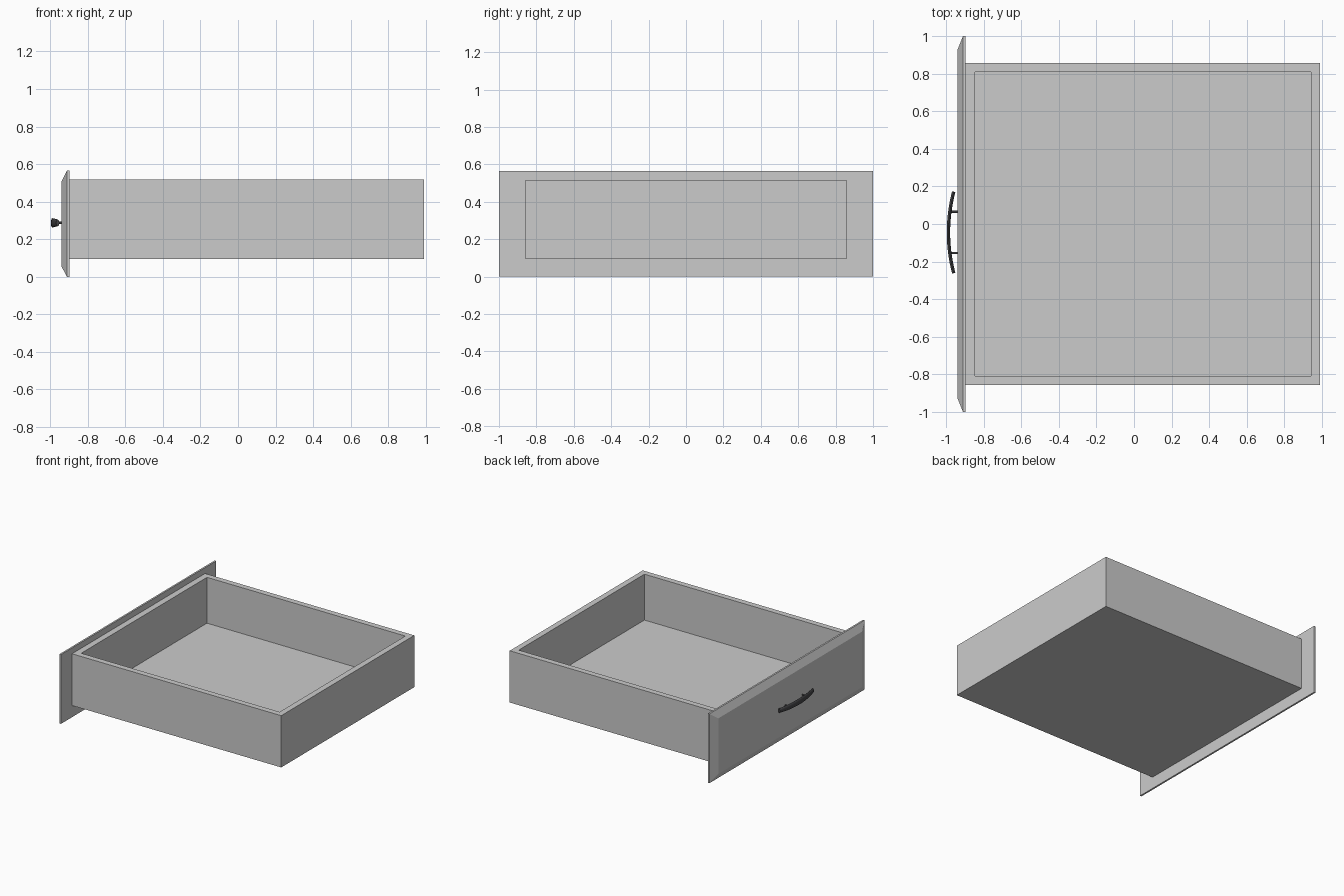
import bpy, bmesh, math
from mathutils import Vector

if "Cube" in bpy.data.objects:
    bpy.data.objects.remove(bpy.data.objects["Cube"])


def make_object(name, bm):
    bmesh.ops.recalc_face_normals(bm, faces=bm.faces)
    mesh = bpy.data.meshes.new(name)
    bm.to_mesh(mesh)
    bm.free()
    obj = bpy.data.objects.new(name, mesh)
    bpy.context.collection.objects.link(obj)
    return obj


def loft(name, rings):
    """Skin a list of point rings and cap both ends."""
    bm = bmesh.new()
    loops = [[bm.verts.new(p) for p in ring] for ring in rings]
    for a, b in zip(loops, loops[1:]):
        for i in range(len(a)):
            j = (i + 1) % len(a)
            bm.faces.new((a[i], a[j], b[j], b[i]))
    bm.faces.new(loops[0])
    bm.faces.new(loops[-1])
    return make_object(name, bm)


def rect_x(x, y, z0, z1):
    return [(x, -y, z0), (x, y, z0), (x, y, z1), (x, -y, z1)]


def rect_z(z, x0, x1, y):
    return [(x0, -y, z), (x1, -y, z), (x1, y, z), (x0, y, z)]


# Front panel with a chamfered outer border
loft("front_panel", [rect_x(-0.897, 1.0, 0.0, 0.565),
                     rect_x(-0.911, 1.0, 0.0, 0.565),
                     rect_x(-0.94, 0.927, 0.055, 0.508)])

# Open drawer box: outside up, over the rim, down to the inner floor
loft("drawer_box", [rect_z(0.095, -0.897, 0.99, 0.857),
                    rect_z(0.517, -0.897, 0.99, 0.857),
                    rect_z(0.517, -0.847, 0.942, 0.81),
                    rect_z(0.143, -0.847, 0.942, 0.81)])

# Bowed handle: flattened oval section swept along a shallow arc
metal = bpy.data.materials.new("dark_metal")
metal.diffuse_color = (0.06, 0.06, 0.065, 1)
metal.use_nodes = True
metal.node_tree.nodes["Principled BSDF"].inputs["Base Color"].default_value = metal.diffuse_color
CY, CZ, HALF, SIDES, STEPS = -0.045, 0.287, 0.217, 12, 16


def bow_x(t):
    return -0.988 + 0.028 * t * t


rings = []
for s in range(STEPS + 1):
    t = -1 + 2 * s / STEPS
    normal = Vector((HALF, -0.056 * t, 0)).normalized()
    centre = Vector((bow_x(t), CY + HALF * t, CZ))
    height = 0.025 - 0.007 * t * t
    rings.append([centre + normal * 0.009 * math.cos(a) + Vector((0, 0, height * math.sin(a)))
                  for a in (2 * math.pi * i / SIDES for i in range(SIDES))])
parts = [loft("handle_bar", rings)]

# Two thin posts joining the handle to the panel
for label, sign in (("left", 1), ("right", -1)):
    y = CY + sign * 0.11
    ends = (-0.935, bow_x(0.11 / HALF))
    parts.append(loft("handle_post_" + label, [
        [(x, y + 0.006 * math.cos(a), CZ + 0.006 * math.sin(a))
         for a in (2 * math.pi * i / SIDES for i in range(SIDES))] for x in ends]))

for obj in parts:
    obj.data.materials.append(metal)
    bpy.ops.object.select_all(action='DESELECT')
    obj.select_set(True)
    bpy.context.view_layer.objects.active = obj
    bpy.ops.object.shade_smooth_by_angle(angle=math.radians(50))
